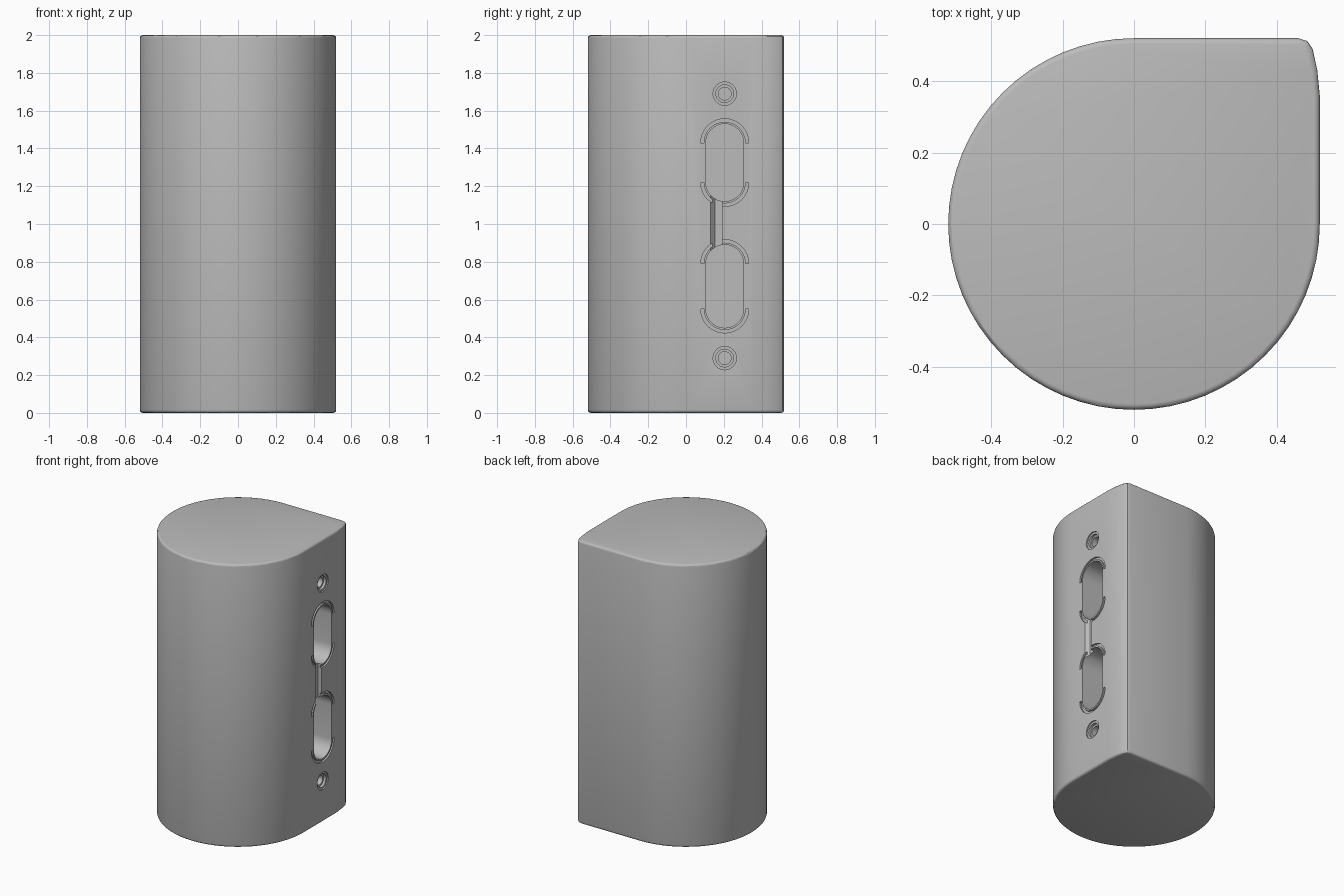
import bpy, bmesh, math

if "Cube" in bpy.data.objects:
    bpy.data.objects.remove(bpy.data.objects["Cube"], do_unlink=True)

R, HEIGHT, SLOT_Y = 0.52, 2.0, 0.205

grey = bpy.data.materials.new("plain grey")
grey.use_nodes = True
colour = (0.5, 0.5, 0.5, 1)
grey.diffuse_color = colour
grey.node_tree.nodes["Principled BSDF"].inputs["Base Color"].default_value = colour


def prism(name, points, offset):
    """Extrude a closed loop of 3D points along an offset."""
    bm = bmesh.new()
    face = bm.faces.new([bm.verts.new(p) for p in points])
    ext = bmesh.ops.extrude_face_region(bm, geom=[face])
    verts = [v for v in ext["geom"] if isinstance(v, bmesh.types.BMVert)]
    bmesh.ops.translate(bm, verts=verts, vec=offset)
    bmesh.ops.recalc_face_normals(bm, faces=bm.faces)
    mesh = bpy.data.meshes.new(name)
    bm.to_mesh(mesh)
    bm.free()
    mesh.materials.append(grey)
    ob = bpy.data.objects.new(name, mesh)
    bpy.context.collection.objects.link(ob)
    return ob


def apply_modifier(ob, name):
    bpy.ops.object.select_all(action="DESELECT")
    bpy.context.view_layer.objects.active = ob
    ob.select_set(True)
    bpy.ops.object.modifier_apply(modifier=name)


def arc(y, z, r, start, end, n=16):
    angles = [math.radians(start + (end - start) * i / n) for i in range(n + 1)]
    return [(y + r * math.cos(a), z + r * math.sin(a)) for a in angles]


def cut(loop, depth):
    """Sink a side-face outline into the body."""
    cutter = prism("cutter", [(R + 0.05, y, z) for y, z in loop], (-0.05 - depth, 0, 0))
    subtract(cutter)


def subtract(cutter):
    cutter.hide_render = True
    mod = body.modifiers.new("cut", "BOOLEAN")
    mod.operation, mod.solver, mod.object = "DIFFERENCE", "EXACT", cutter
    apply_modifier(body, mod.name)
    bpy.data.objects.remove(cutter, do_unlink=True)


# Teardrop body: three quarters of a circle running into a softened corner
outline = arc(0, 0, R, 90, 360, 48)
outline += [(R, 0.36), (0.513, 0.43), (0.5, 0.49), (0.485, 0.512), (0.46, R)]
body = prism("case_body", [(x, y, 0) for x, y in outline], (0, 0, HEIGHT))
bevel = body.modifiers.new("rim", "BEVEL")
bevel.width, bevel.segments = 0.016, 3
bevel.limit_method, bevel.angle_limit = "ANGLE", math.radians(60)
apply_modifier(body, bevel.name)

# Two long slots with curved grooves round their ends
for low, high in ((0.55, 0.79), (1.22, 1.43)):
    cut(arc(SLOT_Y, high, 0.1, 0, 180) + arc(SLOT_Y, low, 0.1, 180, 360), 0.25)
    for z, start in ((high, 0), (low, 180)):
        cut(arc(SLOT_Y, z, 0.127, start, start + 180)
            + arc(SLOT_Y, z, 0.111, start + 180, start), 0.012)

# Channel joining the slots, with one sloping side
channel = [(R + 0.02, 0.125), (R, 0.13), (0.495, 0.153), (0.495, 0.19), (R + 0.02, 0.19)]
subtract(prism("cutter", [(x, y, 0.86) for x, y in channel], (0, 0, 0.29)))

# Stepped screw holes above and below
for z in (0.29, 1.69):
    for radius, depth in ((0.062, 0.008), (0.047, 0.025), (0.034, 0.07)):
        cut(arc(SLOT_Y, z, radius, 0, 345, 23), depth)

bpy.ops.object.select_all(action="DESELECT")
bpy.context.view_layer.objects.active = body
body.select_set(True)
bpy.ops.object.shade_smooth_by_angle(angle=math.radians(30))
